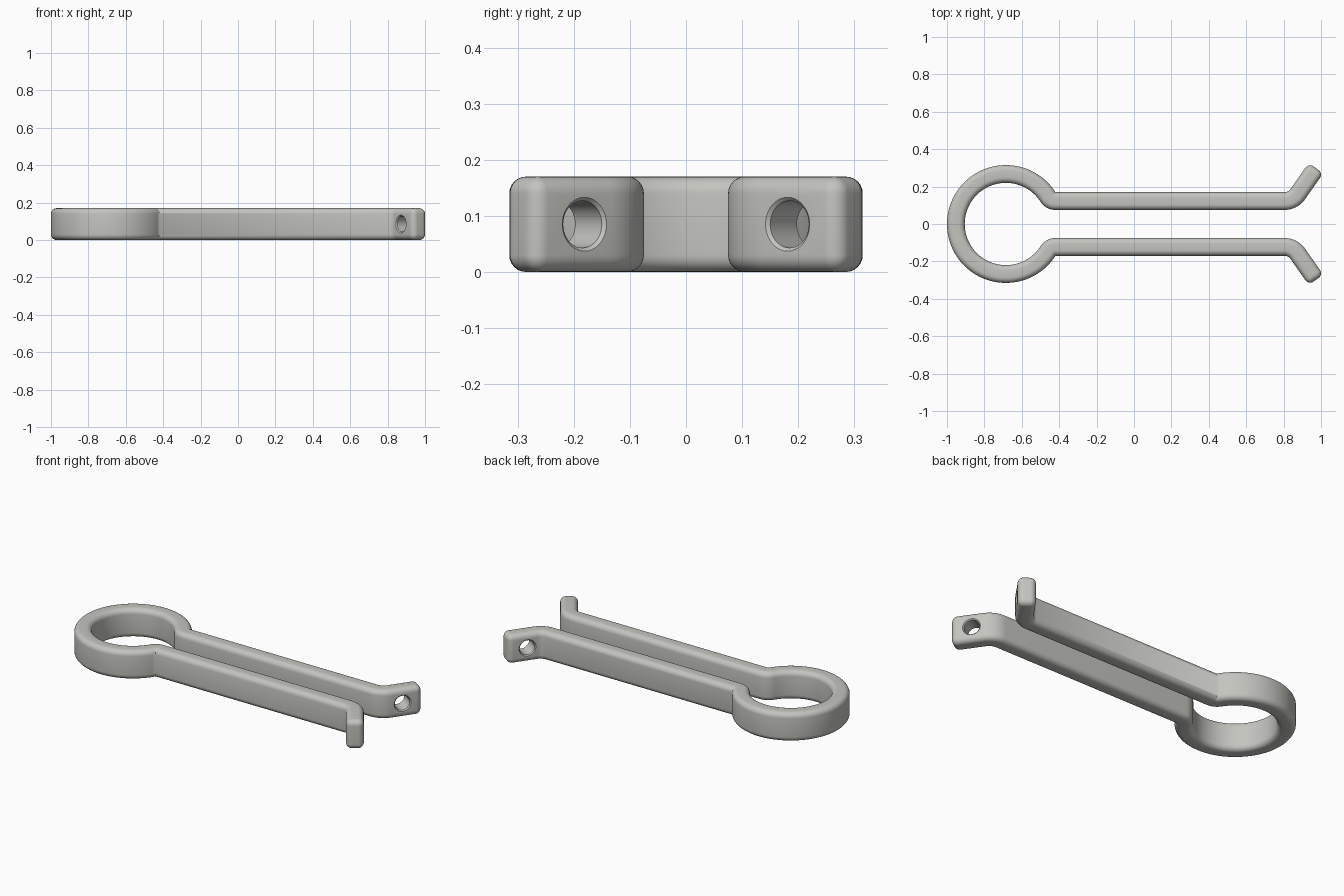
import bpy, bmesh, math
from mathutils import Vector, Matrix

if "Cube" in bpy.data.objects:
    bpy.data.objects.remove(bpy.data.objects["Cube"])

H, W, R = 0.17, 0.095, 0.03            # strip height, strip thickness, edge rounding
RING_X, RING_R = -0.685, 0.315         # ring centre and outer radius
ARM_Y = 0.17                           # outer face of each arm
FLARE = math.radians(55)
FLARE_LEN = 0.19
CORNER = Vector((0.825, ARM_Y, 0))     # where the flare leaves the arm
ALONG = Vector((math.cos(FLARE), math.sin(FLARE), 0))
OUT = Vector((-math.sin(FLARE), math.cos(FLARE), 0))


def polar(a):
    return Vector((math.cos(a), math.sin(a), 0))


def half_path():
    """Stations (outer point, outward normal, inset) from the ring's far side to the tip."""
    st = []
    meet = math.asin(ARM_Y / RING_R)
    # ring
    n = 44
    for i in range(n + 1):
        d = polar(math.pi + (meet - math.pi) * i / n)
        st.append((Vector((RING_X, 0, 0)) + d * RING_R, d, 0))
    # sharp outer corner with rounded inside, turning into the arm
    neck = st[-1][0]
    for i in range(1, 11):
        st.append((neck, polar(meet + (math.pi / 2 - meet) * i / 10), 0))
    # soft bend into the flare
    r = 0.04
    cut = r * math.tan(FLARE / 2)
    centre = Vector((CORNER.x - cut, ARM_Y + r, 0))
    for i in range(13):
        d = polar(math.pi / 2 + FLARE * i / 12)
        st.append((centre - d * r, d, 0))
    # straight flare with rounded tip
    for i in range(9):
        t = math.pi / 2 * i / 8
        st.append((CORNER + ALONG * (FLARE_LEN - R + R * math.sin(t)), OUT,
                   R * (1 - math.cos(t))))
    return st


def section(outer, normal, inset):
    """Rounded rectangle across the strip."""
    r, pts = R - inset, []
    for k, (sx, sz) in enumerate([(1, 1), (-1, 1), (-1, -1), (1, -1)]):
        for i in range(7):
            a = math.pi / 2 * (k + i / 6)
            u = sx * (W / 2 - R) + r * math.cos(a)
            v = sz * (H / 2 - R) + r * math.sin(a)
            pts.append(outer + normal * (u - W / 2) + Vector((0, 0, H / 2 + v)))
    return pts


def flip(v):
    return Vector((v.x, -v.y, v.z))


def make_object(name, bm):
    bmesh.ops.recalc_face_normals(bm, faces=bm.faces)
    me = bpy.data.meshes.new(name)
    bm.to_mesh(me)
    bm.free()
    ob = bpy.data.objects.new(name, me)
    bpy.context.collection.objects.link(ob)
    return ob


# spring clip: one section swept along both arms and the ring
half = half_path()
stations = [(flip(p), flip(n), i) for p, n, i in reversed(half)] + half[1:]
bm = bmesh.new()
rings = [[bm.verts.new(p) for p in section(*s)] for s in stations]
for a, b in zip(rings, rings[1:]):
    for j in range(len(a)):
        k = (j + 1) % len(a)
        bm.faces.new((a[j], a[k], b[k], b[j]))
bm.faces.new(rings[0])
bm.faces.new(rings[-1])
bmesh.ops.remove_doubles(bm, verts=bm.verts, dist=1e-5)
clip = make_object("spring_clip", bm)


# pin holes with chamfered mouths through both flares
def hole_cutter(name, side):
    mid = CORNER + ALONG * 0.08 - OUT * W / 2 + Vector((0, 0, H / 2))
    axis = OUT
    if side < 0:
        mid, axis = flip(mid), flip(axis)
    rot = axis.to_track_quat('Z', 'Y').to_matrix()
    profile = [(-0.0575, 0.058), (-0.0415, 0.042), (0.0415, 0.042), (0.0575, 0.058)]
    bm = bmesh.new()
    loops = [[bm.verts.new(mid + rot @ (polar(math.tau * i / 40) * r + Vector((0, 0, s))))
              for i in range(40)] for s, r in profile]
    for a, b in zip(loops, loops[1:]):
        for j in range(40):
            k = (j + 1) % 40
            bm.faces.new((a[j], a[k], b[k], b[j]))
    bm.faces.new(loops[0])
    bm.faces.new(loops[-1])
    return make_object(name, bm)


bpy.context.view_layer.objects.active = clip
clip.select_set(True)
for side in (1, -1):
    cutter = hole_cutter("hole_cutter", side)
    mod = clip.modifiers.new("pin_hole", 'BOOLEAN')
    mod.operation, mod.solver, mod.object = 'DIFFERENCE', 'EXACT', cutter
    bpy.ops.object.modifier_apply(modifier=mod.name)
    bpy.data.objects.remove(cutter)

# material
mat = bpy.data.materials.new("light_grey")
mat.diffuse_color = (0.55, 0.55, 0.52, 1)
mat.use_nodes = True
mat.node_tree.nodes["Principled BSDF"].inputs["Base Color"].default_value = mat.diffuse_color
clip.data.materials.clear()
clip.data.materials.append(mat)
bpy.ops.object.shade_smooth_by_angle(angle=math.radians(30))
